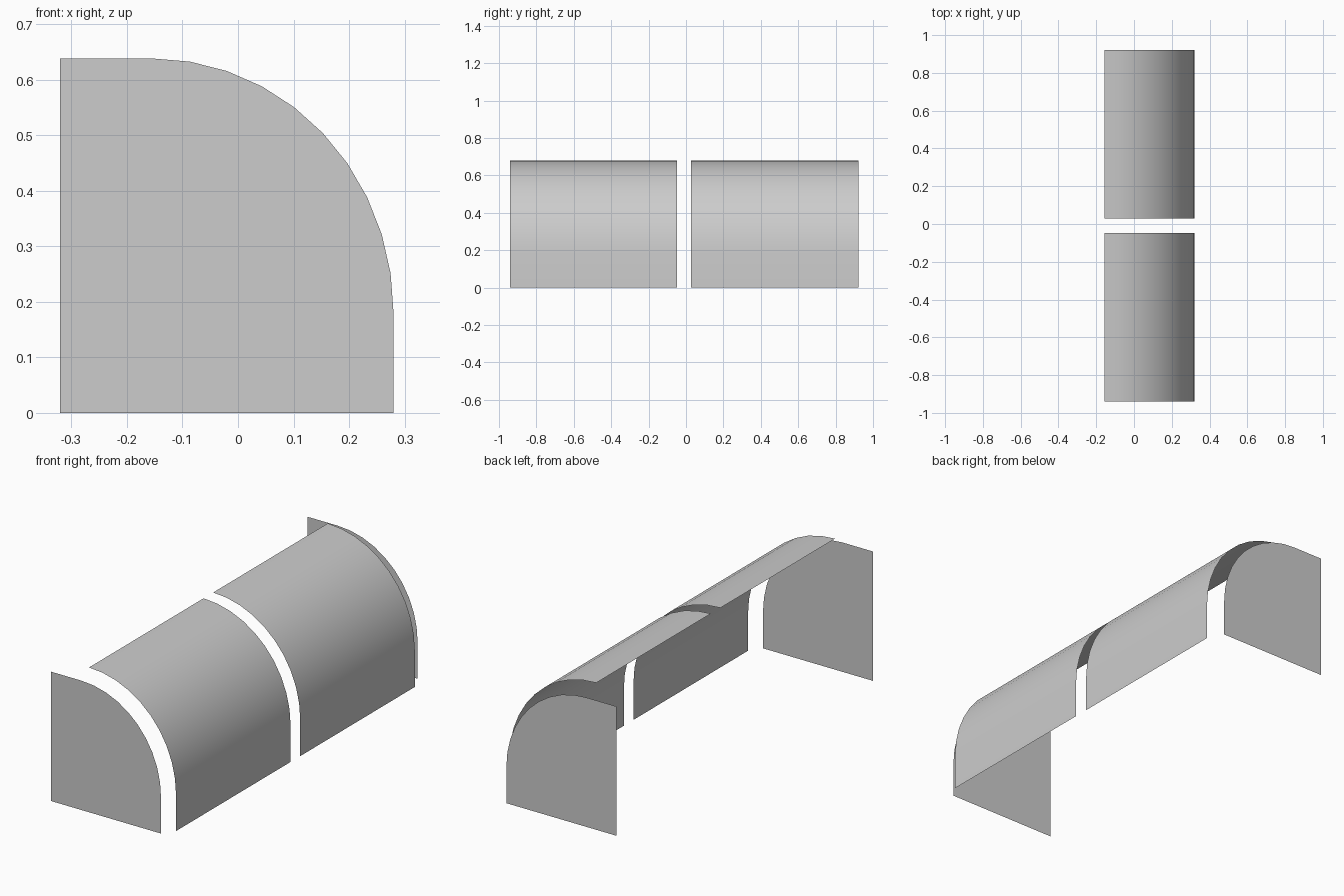
import bpy
from math import sin, cos, pi

cube = bpy.data.objects.get("Cube")
if cube:
    bpy.data.objects.remove(cube, do_unlink=True)

GREY = (0.604, 0.604, 0.604, 1)
CENTRE_X, CENTRE_Z = -0.155, 0.18
SEGMENTS = 10

grey = bpy.data.materials.new("plain grey")
grey.use_nodes = True
grey.diffuse_color = GREY
grey.node_tree.nodes["Principled BSDF"].inputs["Base Color"].default_value = GREY


def arch(radius_x, radius_z):
    """Quarter arch from its crown down to the ground, as (x, z) points."""
    angles = [i * pi / 2 / SEGMENTS for i in range(SEGMENTS + 1)]
    points = [(CENTRE_X + radius_x * sin(a), CENTRE_Z + radius_z * cos(a)) for a in angles]
    return points + [(points[-1][0], 0)]


def add_sheet(name, verts, faces):
    mesh = bpy.data.meshes.new(name)
    mesh.from_pydata(verts, [], faces)
    mesh.materials.append(grey)
    mesh.update()
    obj = bpy.data.objects.new(name, mesh)
    bpy.context.collection.objects.link(obj)
    return obj


# Flat end panels, each facing outwards
outline = arch(0.435, 0.458)
outline = [(-0.32, 0), (-0.32, outline[0][1])] + outline
for name, y in (("front_end_panel", -1), ("back_end_panel", 1)):
    verts = [(x, y, z) for x, z in outline]
    order = list(range(len(verts)))
    if y < 0:
        order.reverse()
    add_sheet(name, verts, [order])

# Curved shells, swept along y
profile = arch(0.475, 0.5)
count = len(profile)
for name, y0, y1 in (("front_curved_shell", -0.94, -0.047), ("back_curved_shell", 0.028, 0.921)):
    verts = [(x, y, z) for y in (y0, y1) for x, z in profile]
    faces = [(i, i + 1, count + i + 1, count + i) for i in range(count - 1)]
    add_sheet(name, verts, faces).data.shade_smooth()

# Turn the panel faces to point away from the middle
for name, side in (("front_end_panel", -1), ("back_end_panel", 1)):
    mesh = bpy.data.objects[name].data
    if mesh.polygons[0].normal.y * side < 0:
        mesh.flip_normals()
for name in ("front_curved_shell", "back_curved_shell"):
    mesh = bpy.data.objects[name].data
    if mesh.polygons[0].normal.z < 0:
        mesh.flip_normals()
